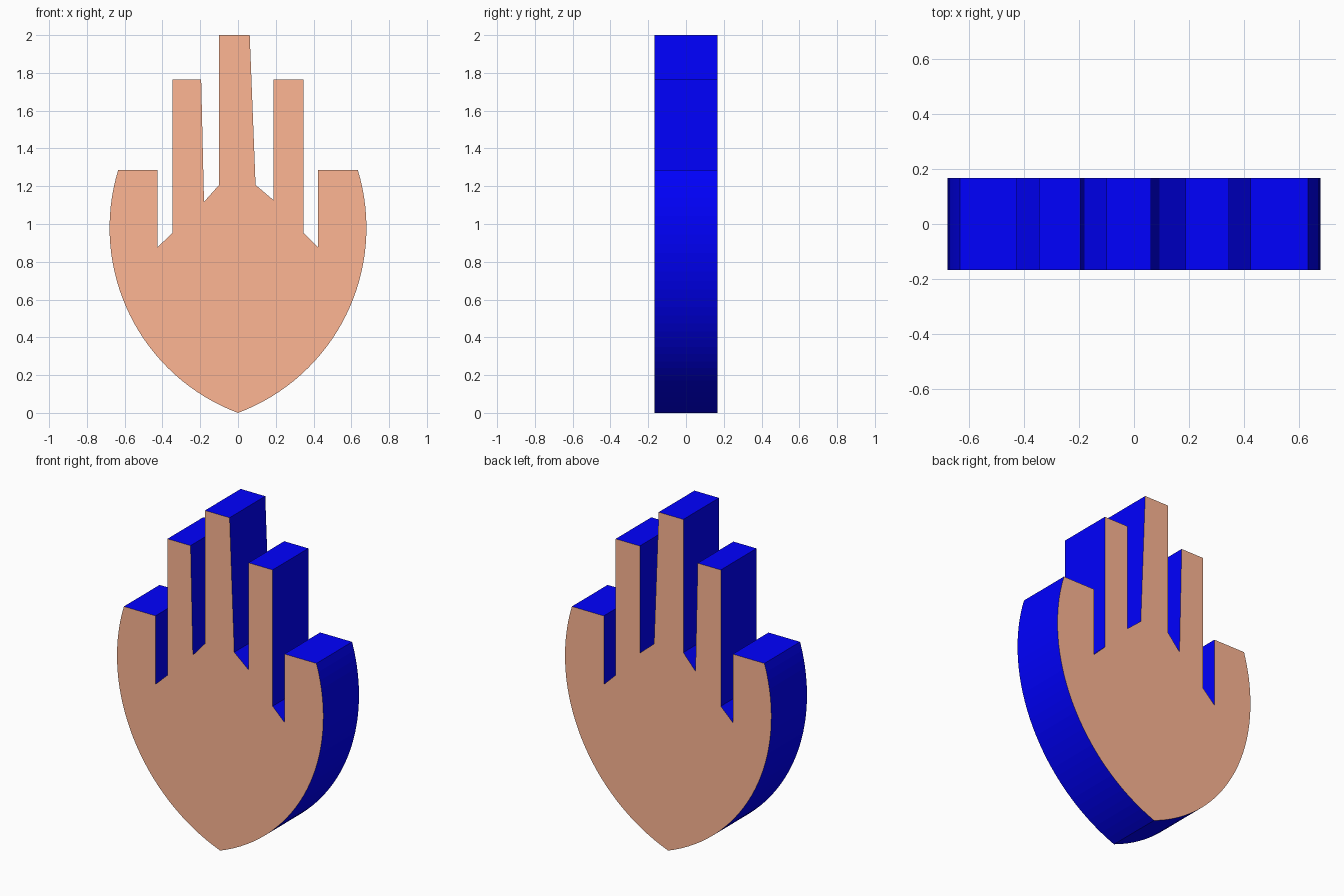
import bpy, bmesh, math

if "Cube" in bpy.data.objects:
    bpy.data.objects.remove(bpy.data.objects["Cube"])

DEPTH = 0.168          # half thickness
R, CX, CZ = 1.046, 0.366, 0.98   # palm side arcs
STEPS = 32

def material(name, color):
    m = bpy.data.materials.new(name)
    m.diffuse_color = color
    m.use_nodes = True
    m.node_tree.nodes["Principled BSDF"].inputs["Base Color"].default_value = m.diffuse_color
    return m

# Palm edge: circular arc from the bottom tip up to the outer finger top
a0 = math.atan2(-CZ, CX)
a1 = math.asin((1.285 - CZ) / R)
arc = []
for i in range(STEPS + 1):
    a = a0 + (a1 - a0) * i / STEPS
    arc.append((R * math.cos(a) - CX, CZ + R * math.sin(a)))
arc[0] = (0, 0)

# Finger outline, right to left
fingers = [(0.424, 1.285), (0.424, 0.877), (0.346, 0.953), (0.346, 1.765),
           (0.187, 1.765), (0.187, 1.127), (0.093, 1.207), (0.062, 2.0),
           (-0.1, 2.0), (-0.1, 1.207), (-0.18, 1.117), (-0.195, 1.765),
           (-0.347, 1.765), (-0.347, 0.953), (-0.426, 0.877), (-0.426, 1.285)]
outline = arc + fingers + [(-x, z) for x, z in reversed(arc[1:])]

# Extrude the outline front to back
bm = bmesh.new()
front = bm.faces.new([bm.verts.new((x, -DEPTH, z)) for x, z in outline])
new = bmesh.ops.extrude_face_region(bm, geom=[front], use_keep_orig=True)["geom"]
bmesh.ops.translate(bm, vec=(0, 2 * DEPTH, 0),
                    verts=[g for g in new if isinstance(g, bmesh.types.BMVert)])
bmesh.ops.recalc_face_normals(bm, faces=bm.faces)

# Tan front and back, blue rim
for f in bm.faces:
    f.material_index = 0 if abs(f.normal.y) > 0.5 else 1

mesh = bpy.data.meshes.new("hand")
bm.to_mesh(mesh)
bm.free()
mesh.materials.append(material("tan", (1.0, 0.47, 0.296, 1)))
mesh.materials.append(material("blue", (0.0, 0.0, 1.0, 1)))
hand = bpy.data.objects.new("hand", mesh)
bpy.context.collection.objects.link(hand)
